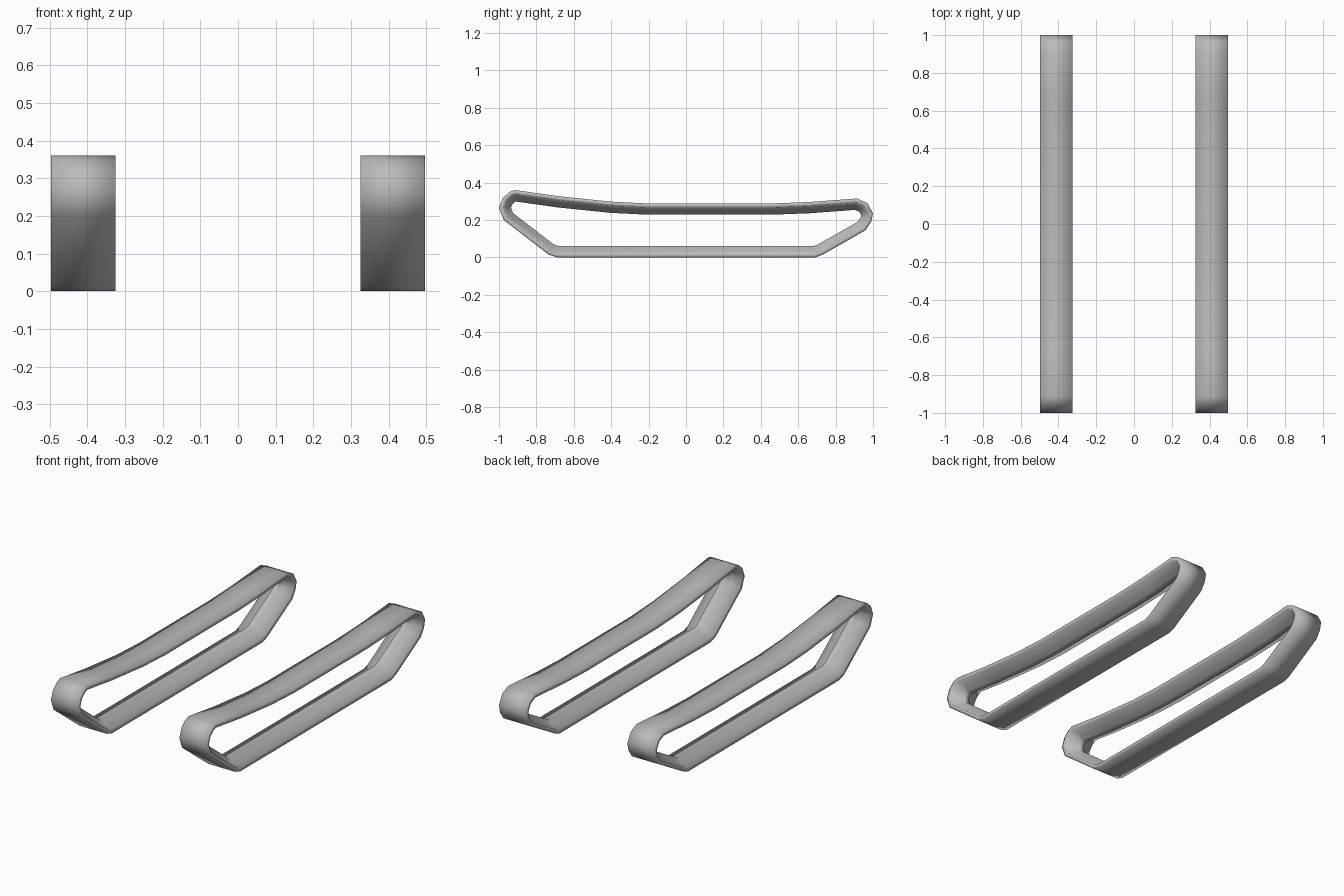
import bpy
import bmesh
from mathutils import Vector

cube = bpy.data.objects.get("Cube")
if cube:
    bpy.data.objects.remove(cube, do_unlink=True)

grey = bpy.data.materials.new("track grey")
grey.use_nodes = True
colour = (0.5, 0.5, 0.5, 1)
grey.diffuse_color = colour
grey.node_tree.nodes["Principled BSDF"].inputs["Base Color"].default_value = colour

# Outer side outline (y, z), counter-clockwise from the front bottom corner
OUTLINE = [Vector(p) for p in (
    (-0.69, 0), (0.69, 0), (0.73, 0.014), (0.96, 0.145), (0.99, 0.19),
    (1.0, 0.235), (0.97, 0.29), (0.915, 0.315), (0.66, 0.296), (0.45, 0.288),
    (-0.2, 0.288), (-0.4, 0.298), (-0.68, 0.327), (-0.915, 0.36),
    (-0.945, 0.349), (-0.98, 0.318), (-1.0, 0.265), (-0.975, 0.2),
    (-0.735, 0.015))]

# Belt cross-section (offset across, depth inward) with a central guide ridge
HALF = 0.086
right_half = [(HALF, 0), (HALF, 0.022), (0.032, 0.034), (0.016, 0.06)]
SECTION = right_half + [(-x, d) for x, d in reversed(right_half)]


def inward(i):
    """Mitred inward direction at one corner of the outline."""
    here = OUTLINE[i]
    a = (here - OUTLINE[i - 1]).normalized()
    b = (OUTLINE[(i + 1) % len(OUTLINE)] - here).normalized()
    na, nb = Vector((-a.y, a.x)), Vector((-b.y, b.x))
    return (na + nb) / (1 + na.dot(nb))


def make_track(name, centre_x):
    bm = bmesh.new()
    rings = []
    for i, p in enumerate(OUTLINE):
        n = inward(i)
        rings.append([bm.verts.new((centre_x + x, p.x + n.x * d, p.y + n.y * d))
                      for x, d in SECTION])
    count = len(SECTION)
    for i, ring in enumerate(rings):
        following = rings[(i + 1) % len(rings)]
        for j in range(count):
            k = (j + 1) % count
            bm.faces.new((ring[j], following[j], following[k], ring[k]))
    bmesh.ops.recalc_face_normals(bm, faces=bm.faces)
    for face in bm.faces:
        face.smooth = True
    mesh = bpy.data.meshes.new(name)
    bm.to_mesh(mesh)
    bm.free()
    mesh.materials.append(grey)
    bpy.context.collection.objects.link(bpy.data.objects.new(name, mesh))


# Matching belts on both sides
make_track("left_track", 0.411)
make_track("right_track", -0.411)
